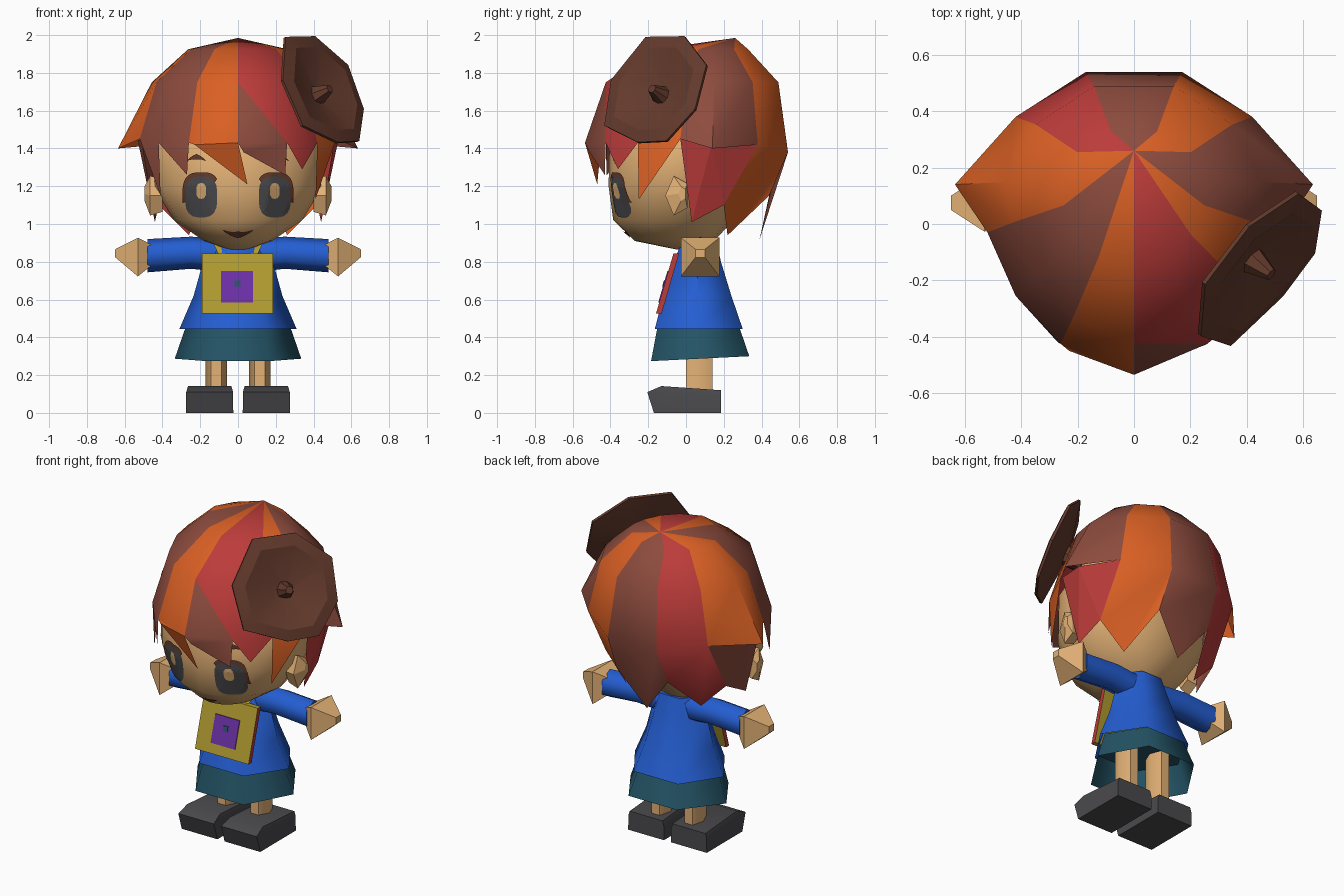
import bpy, bmesh, math
from mathutils import Vector
from mathutils.bvhtree import BVHTree

if "Cube" in bpy.data.objects:
    bpy.data.objects.remove(bpy.data.objects["Cube"])


def srgb(r, g, b):
    f = lambda c: c / 12.92 if c <= 0.04045 else ((c + 0.055) / 1.055) ** 2.4
    return (f(r / 255), f(g / 255), f(b / 255), 1)


MATS = {}
for name, rgb in dict(skin=(228, 178, 118), orange=(218, 96, 36), brown=(142, 76, 62),
                      red=(188, 60, 58), dark_brown=(100, 58, 44), blue=(36, 94, 210),
                      teal=(36, 84, 102), grey=(74, 74, 77), yellow=(176, 154, 48),
                      purple=(108, 48, 166)).items():
    MATS[name] = bpy.data.materials.new(name)
    MATS[name].diffuse_color = srgb(*rgb)


def make(name, verts, faces, colors, face_mats=None, smooth=None, recalc=True):
    """Mesh object; colors is a list of names, face_mats the slot of each face."""
    me = bpy.data.meshes.new(name)
    me.from_pydata([tuple(v) for v in verts], [], faces)
    for c in colors:
        me.materials.append(MATS[c])
    if face_mats:
        me.polygons.foreach_set("material_index", face_mats)
    bm = bmesh.new()
    bm.from_mesh(me)
    if recalc:
        bmesh.ops.recalc_face_normals(bm, faces=bm.faces)
    bm.to_mesh(me)
    bm.free()
    if smooth:
        me.polygons.foreach_set("use_smooth", [True] * len(me.polygons))
        me.set_sharp_from_angle(angle=math.radians(smooth))
    ob = bpy.data.objects.new(name, me)
    bpy.context.collection.objects.link(ob)
    return ob


def loft(name, rings, color, caps=(True, True), smooth=None):
    n = len(rings[0])
    verts = [v for r in rings for v in r]
    faces = [(k * n + i, k * n + (i + 1) % n, (k + 1) * n + (i + 1) % n, (k + 1) * n + i)
             for k in range(len(rings) - 1) for i in range(n)]
    if caps[0]:
        faces.append(tuple(range(n))[::-1])
    if caps[1]:
        faces.append(tuple(range(len(verts) - n, len(verts))))
    return make(name, verts, faces, [color], smooth=smooth)


def ring(z, rx, y0, y1, n=8, cx=0.0):
    cy, ry = (y0 + y1) / 2, (y1 - y0) / 2
    if n == 6:                       # flat front and back reach y0 and y1
        ry /= math.cos(math.pi / 6)
    return [(cx + rx * math.cos(math.tau * i / n), cy + ry * math.sin(math.tau * i / n), z)
            for i in range(n)]


def ring_x(x, y, z, ry, rz, n=6):
    return [(x, y + ry * math.cos(math.tau * (i + .5) / n), z + rz * math.sin(math.tau * (i + .5) / n))
            for i in range(n)]


# Head
head = loft("head", [ring(*r, n=16) for r in (
    (.865, .05, -.05, .06), (.91, .18, -.27, .15), (1.02, .34, -.385, .25), (1.2, .45, -.41, .34),
    (1.42, .46, -.405, .38), (1.62, .36, -.28, .38), (1.75, .18, -.1, .3))], "skin", smooth=50)
loft("neck", [ring(.82, .07, 0, .14), ring(.9, .07, 0, .14)], "skin")

# Painted face, laid onto the head along y
bvh = BVHTree.FromPolygons([v.co.copy() for v in head.data.vertices],
                           [p.vertices[:] for p in head.data.polygons])


def decal(name, us, vs, fn, color, lift):
    """Grid plate: fn(u, v) gives x, z."""
    verts = []
    for u in range(us + 1):
        for v in range(vs + 1):
            x, z = fn(u / us, v / vs)
            hit = bvh.ray_cast(Vector((x, -2, z)), Vector((0, 1, 0)))[0]
            verts.append((x, (hit.y if hit else -.3) - lift, z))
    w = vs + 1
    faces = [(u * w + v, (u + 1) * w + v, (u + 1) * w + v + 1, u * w + v + 1)
             for u in range(us) for v in range(vs)]
    make(name, verts, faces, [color], recalc=False)


def oval(cx, cz, rx, rz, r0=.02, r1=1, a0=0, a1=360):
    def fn(u, v):
        a, r = math.radians(a0 + (a1 - a0) * u), r0 + (r1 - r0) * v
        c, s = math.cos(a), math.sin(a)
        k = 1 / (abs(c) ** 3 + abs(s) ** 3) ** (1 / 3)   # slightly squared oval
        return cx + rx * r * c * k, cz + rz * r * s * k
    return fn


def arc(cx, cz, w, rise, t):
    return lambda u, v: (cx + w * (2 * u - 1),
                         cz + rise * (1 - (2 * u - 1) ** 2) + t * (v - .5) * (1.15 - abs(2 * u - 1)))


for side, s in (("left", -1), ("right", 1)):
    decal(side + "_eye", 24, 5, oval(s * .195, 1.145, .085, .11), "grey", .006)
    decal(side + "_eye_spot", 12, 2, oval(s * .195, 1.175, .026, .042), "skin", .009)
    decal(side + "_lash", 16, 2, oval(s * .195, 1.145, s * .085, .11, .96, 1.17, -15, 140), "dark_brown", .009)
    decal(side + "_brow", 8, 1, arc(s * .22, 1.335, .048, .02, .026), "dark_brown", .009)
decal("mouth", 12, 1, arc(0, .968, .08, -.025, .03), "dark_brown", .009)

# Hair: meridians from the crown, right half then mirrored left half
HALF = [(.17, .54, 1.38), (.42, .38, 1.42), (.635, .14, 1.40), (.52, -.03, 1.45),
        (.42, -.255, 1.43), (.26, -.425, 1.43)]
mirror = lambda p: (-p[0], p[1], p[2])
edge = HALF + [(0, -.535, 1.43)] + [mirror(p) for p in reversed(HALF)]
N = len(edge)


def inner(p, sx, sy, dy, z):
    return (max(-.55, min(.55, p[0])) * sx, p[1] * sy + dy, z)


verts = ([(0, .26, 1.985)] + [inner(p, .48, .46, .08, 1.925) for p in edge]
         + [inner(p, .83, .85, .03, 1.75) for p in edge] + edge)
COL = ["orange", "brown", "red"]
O, B, R = 0, 1, 2
SECTOR = [O, B, B, O, R, R, O, B, B, O, O, R, B]   # colour of each lock around the crown
# Bottom points of each lock, listed from its second edge back to its first
TIPS = {0: [(.42, .2, 1.1), (.26, .22, .94), (.18, .44, 1.15)],
        3: [(.41, -.25, 1.13)],
        4: [(.34, -.36, 1.29)],
        5: [(.03, -.51, 1.38), (.25, -.43, 1.26)],
        6: [(-.23, -.45, 1.42), (.05, -.47, 1.21)],
        7: [(-.27, -.42, 1.26)],
        8: [(-.41, -.25, 1.15)],
        11: [(-.18, .44, 1.15), (-.26, .22, .94), (-.42, .2, 1.1)],
        12: [(.18, .44, 1.15), (0, .39, .92), (-.18, .44, 1.15)]}
faces, fm = [], []


def add(f, m):
    faces.append(f)
    fm.append(m)


for i, m in enumerate(SECTOR):
    j = (i + 1) % N
    a, b, c = 1, 1 + N, 1 + 2 * N
    add((0, a + i, a + j), m)
    add((a + i, b + i, b + j, a + j), m)
    if i == 5:   # front fringe lock changes colour along a diagonal
        add((b + i, c + i, b + j), m)
        add((c + i, c + j, b + j), B)
        m = B
    else:
        add((b + i, c + i, c + j, b + j), m)
    if i in TIPS:
        k = len(verts)
        verts += TIPS[i]
        chain = [c + j] + list(range(k, len(verts)))
        for p, q in zip(chain, chain[1:]):
            add((c + i, p, q), m)
make("hair", verts, faces, COL, fm, smooth=50)

# Locks hanging beneath the flared side hair
lock = [(.42, .38, 1.42), (.53, .14, 1.44), (.51, -.03, 1.45), (.44, .03, 1.01), (.42, .2, 1.1)]
make("right_side_lock", lock, [(0, 1, 4), (1, 3, 4), (1, 2, 3)], ["red"])
make("left_side_lock", [mirror(p) for p in lock], [(0, 4, 1), (1, 4, 3), (1, 3, 2)], ["brown"])

# Round horn ornament: an uneven eight-sided disc with a recessed bell
RIM = [Vector(p) for p in ((.26, -.22, 1.995), (.41, -.01, 1.995), (.58, .11, 1.84), (.65, .06, 1.6),
                           (.65, -.11, 1.445), (.56, -.28, 1.45), (.34, -.43, 1.52), (.215, -.38, 1.75))]
C = sum(RIM, Vector()) / 8
n = (RIM[2] - RIM[6]).cross(RIM[0] - RIM[4]).normalized()
RIM = [p - n * (p - C).dot(n) for p in RIM]


def disc(r, h):
    return [C + (p - C) * r + n * h for p in RIM]


loft("horn_bell", [disc(.2, -.07), disc(1, -.015), disc(1, 0), disc(.78, .015), disc(.12, -.05)],
     "dark_brown", smooth=25)
loft("horn_centre", [disc(.16, -.05), disc(.07, .04)], "dark_brown")
loft("horn_stem", [disc(.2, -.18), disc(.2, -.06)], "dark_brown")

# Shirt and skirt, six-sided and open below
loft("shirt", [ring(*r, n=6) for r in ((.445, .31, -.165, .30), (.62, .235, -.12, .24),
                                       (.8, .185, -.065, .185), (.91, .14, -.02, .16))],
     "blue", (False, True), 65)
skirt = [ring(.285, .335, -.185, .335, 6), ring(.46, .275, -.15, .28, 6)]
skirt[0] = [(x, y, .287 + .05 * (y - .075)) for x, y, z in skirt[0]]
loft("skirt", skirt, "teal", (False, True), 65)

# Limbs
for side, s in (("left", -1), ("right", 1)):
    loft(side + "_sleeve", [ring_x(s * x, .075, z, ry, rz) for x, z, ry, rz in (
        (.08, .835, .08, .09), (.25, .848, .09, .085), (.48, .832, .09, .088))], "blue", smooth=65)
    loft(side + "_hand", [ring_x(s * x, .075, z, ry, rz, 4) for x, z, ry, rz in (
        (.46, .835, .08, .08), (.53, .825, .145, .145), (.65, .845, .035, .03))], "skin", smooth=40)
    loft(side + "_ear", [ring_x(s * x, y, z, ry, rz, 5) for x, y, z, ry, rz in (
        (.40, -.045, 1.15, .055, .09), (.465, -.045, 1.15, .065, .11), (.495, -.02, 1.16, .02, .04))], "skin")
    loft(side + "_leg", [ring(.1, .056, 0, .14, 6, s * .115), ring(.45, .056, 0, .14, 6, s * .115)],
         "skin", smooth=65)
    loft(side + "_shoe", [[(s * .15 + sx * w, y, z) for sx, y, z in
                           ((-1, yf, zf), (1, yf, zf), (1, .185, zb), (-1, .185, zb))]
                          for w, yf, zf, zb in ((.125, -.17, 0, 0), (.124, -.205, .11, .09),
                                                (.115, -.13, .142, .12))], "grey", smooth=60)

# Chest bag, leaning with the shirt
slope = lambda z: -.137 + (z - .525) * .29


def plate(name, x0, x1, z0, z1, front, back, colors, fm=None):
    v = [(x, slope(z) - d, z) for d in (front, back) for x, z in ((x0, z0), (x1, z0), (x1, z1), (x0, z1))]
    f = [(0, 1, 2, 3), (7, 6, 5, 4), (0, 4, 5, 1), (1, 5, 6, 2), (2, 6, 7, 3), (3, 7, 4, 0)]
    make(name, v, f, colors, fm)


plate("bag", -.19, .185, .525, .845, .022, -.008, ["yellow", "red"], [0, 0, 0, 1, 0, 1])
plate("bag_square", -.09, .08, .585, .75, .027, .021, ["purple"])
plate("bag_dot", -.018, .012, .67, .7, .031, .026, ["teal"])
for side, s in (("left", -1), ("right", 1)):
    make(side + "_strap", [(s * .06, -.06, .83), (s * .1, -.06, .83), (s * .14, .02, .92), (s * .11, .02, .92)],
         [(0, 1, 2, 3)], ["yellow"])

for m in bpy.data.materials:
    if m.users and not m.is_grease_pencil:
        m.use_nodes = True
        m.node_tree.nodes["Principled BSDF"].inputs["Base Color"].default_value = m.diffuse_color
